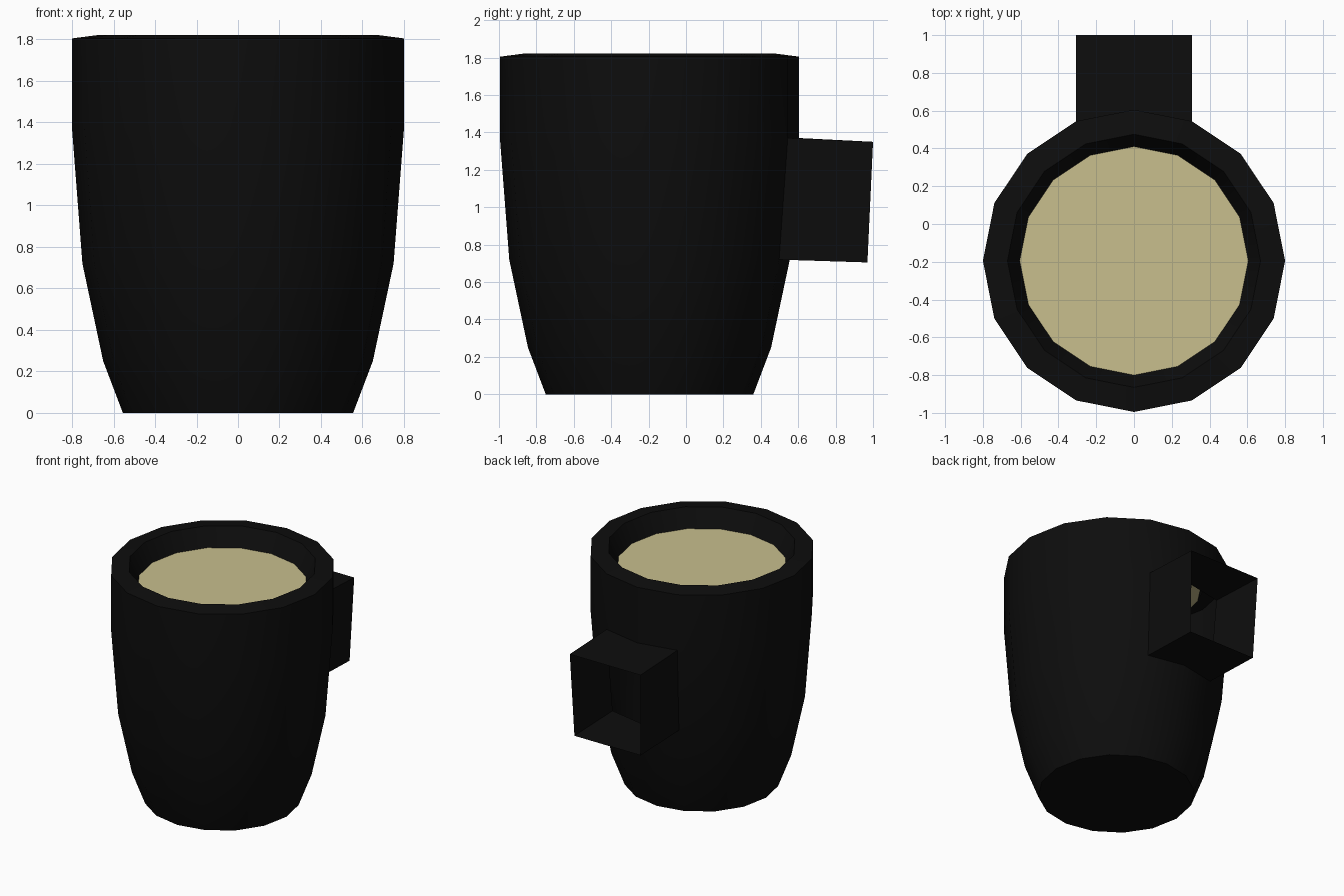
import bpy, bmesh
from math import cos, sin, pi, radians

if "Cube" in bpy.data.objects:
    bpy.data.objects.remove(bpy.data.objects["Cube"])

SIDES = 16
CY = -0.195


def ring(bm, r, z):
    return [bm.verts.new((r * cos(2 * pi * i / SIDES), CY + r * sin(2 * pi * i / SIDES), z))
            for i in range(SIDES)]


def finish(bm, name, color):
    mesh = bpy.data.meshes.new(name)
    bm.to_mesh(mesh)
    bm.free()
    obj = bpy.data.objects.new(name, mesh)
    bpy.context.collection.objects.link(obj)
    mat = bpy.data.materials.new(name + "_colour")
    mat.diffuse_color = color
    mat.use_nodes = True
    mat.node_tree.nodes["Principled BSDF"].inputs["Base Color"].default_value = mat.diffuse_color
    mesh.materials.append(mat)
    bpy.ops.object.select_all(action='DESELECT')
    obj.select_set(True)
    bpy.context.view_layer.objects.active = obj
    bpy.ops.object.shade_smooth_by_angle(angle=radians(30))
    return obj


# Cup: outer wall, bevelled rim and short inner lip (radius, height)
profile = [(0.555, 0), (0.65, 0.25), (0.75, 0.72), (0.8, 1.37),
           (0.8, 1.805), (0.67, 1.822), (0.605, 1.68)]
HANDLE_ROW, HANDLE_COLS = 2, (3, 4)   # wall panels that open into the handle

bm = bmesh.new()
rings = [ring(bm, r, z) for r, z in profile]
bm.faces.new(rings[0][::-1])
for row, (a, b) in enumerate(zip(rings, rings[1:])):
    for i in range(SIDES):
        if row == HANDLE_ROW and i in HANDLE_COLS:
            continue
        j = (i + 1) % SIDES
        bm.faces.new((a[i], a[j], b[j], b[i]))

# Handle: open-ended square sleeve pulled out of the missing wall panels
low, high = rings[2], rings[3]
inner = [low[3], low[4], low[5], high[5], high[4], high[3]]
outer = [bm.verts.new((v.co.x, 0.97 if v in low else 1.0, 0.705 if v in low else 1.35))
         for v in inner]
for k in range(6):
    n = (k + 1) % 6
    bm.faces.new((inner[k], inner[n], outer[n], outer[k]))
bmesh.ops.recalc_face_normals(bm, faces=bm.faces)
finish(bm, "cup_with_handle", (0.004, 0.004, 0.004, 1))

# Drink surface closing the inner lip
bm = bmesh.new()
bm.faces.new(ring(bm, 0.605, 1.68))
finish(bm, "drink_surface", (0.58, 0.52, 0.27, 1))
